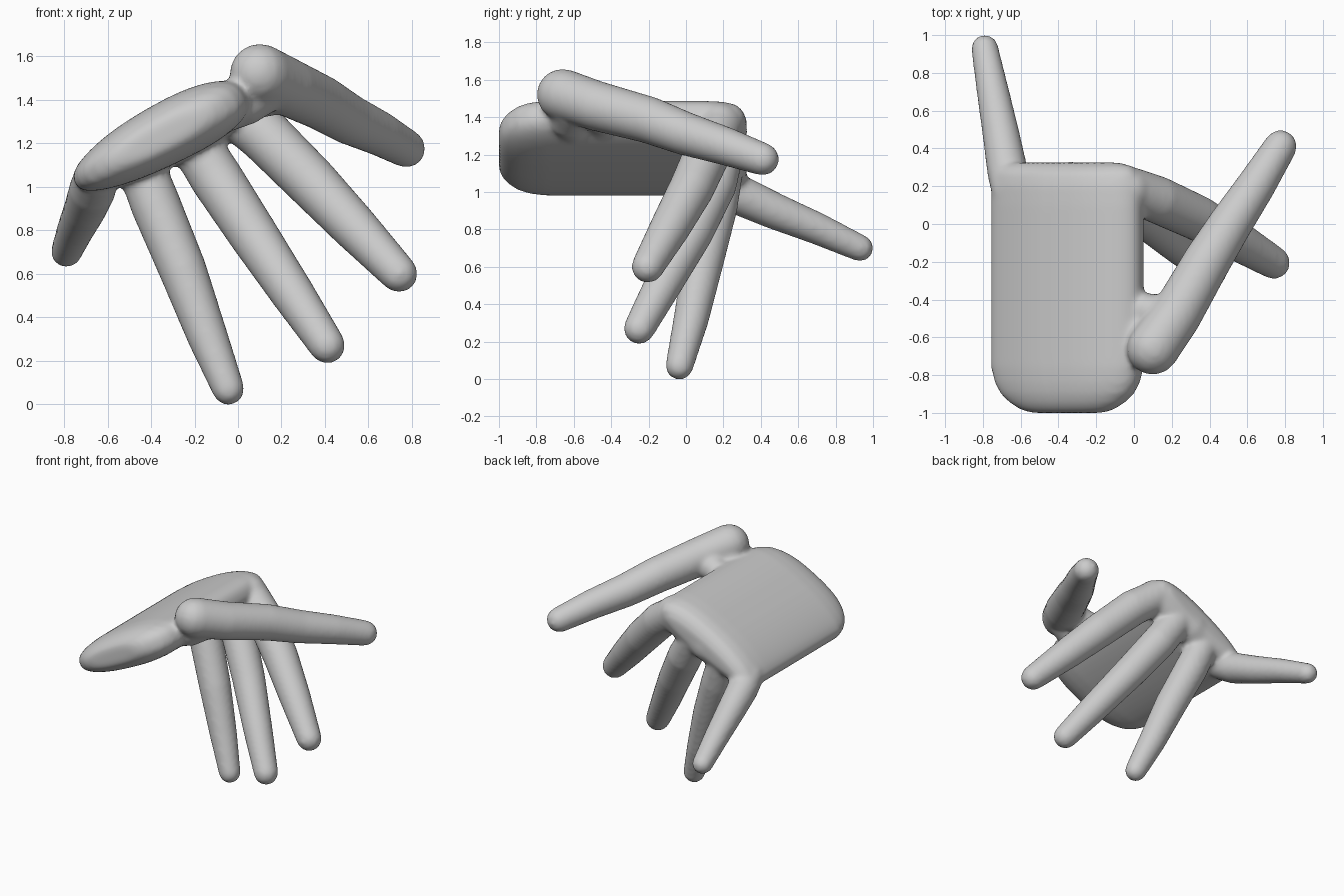
import bpy, bmesh, math
from mathutils import Vector

if "Cube" in bpy.data.objects:
    bpy.data.objects.remove(bpy.data.objects["Cube"])

skin = bpy.data.materials.new("plain grey")
skin.diffuse_color = (0.6, 0.6, 0.6, 1)
skin.use_nodes = True
skin.node_tree.nodes["Principled BSDF"].inputs["Base Color"].default_value = skin.diffuse_color
SIDES = 24
bm = bmesh.new()


def loft(rings):
    """Closed skin through a list of equal point rings."""
    rows = [[bm.verts.new(p) for p in ring] for ring in rings]
    for a, b in zip(rows, rows[1:]):
        for i in range(len(a)):
            j = (i + 1) % len(a)
            bm.faces.new((a[i], a[j], b[j], b[i]))
    bm.faces.new(rows[0][::-1])
    bm.faces.new(rows[-1])


def finger(points):
    """Round-ended tapered tube through (x, y, z, radius) points."""
    pts = [Vector(p[:3]) for p in points]
    rad = [p[3] + 0.004 for p in points]
    n = len(pts)
    d0 = (pts[1] - pts[0]).normalized()
    d1 = (pts[-1] - pts[-2]).normalized()
    caps = [math.radians(a) for a in (85, 65, 45, 22)]
    stations = [(pts[0] - d0 * rad[0] * math.sin(a), rad[0] * math.cos(a), d0) for a in caps]
    for i in range(n):
        d = (pts[min(i + 1, n - 1)] - pts[max(i - 1, 0)]).normalized()
        stations.append((pts[i], rad[i], d))
    stations += [(pts[-1] + d1 * rad[-1] * math.sin(a), rad[-1] * math.cos(a), d1)
                 for a in reversed(caps)]
    rings = []
    for c, r, d in stations:
        u = d.cross(Vector((0.3, 0.8, 0.5))).normalized()
        v = d.cross(u)
        rings.append([c + (u * math.cos(t) + v * math.sin(t)) * r
                      for t in (2 * math.pi * k / SIDES for k in range(SIDES))])
    loft(rings)


def power(x, e):
    return math.copysign(abs(x) ** e, x)


def palm_ring(y, width, thick):
    """Rounded slab section that follows the arch of the palm, thinner on the outer side."""
    ring = []
    for k in range(48):
        t = 2 * math.pi * k / 48
        u = power(math.cos(t), 0.75) * width
        h = power(math.sin(t), 0.75) * thick * 0.142 * (1 + 0.13 * u - 0.13 * u * u)
        x = -0.355 + 0.395 * u
        z = 1.232 + 0.205 * u - 0.01 * u * u
        ring.append((x - 0.43 * h, y, z + 0.9 * h))
    return ring


# palm: (y, width scale, thickness scale)
loft([palm_ring(*s) for s in (
    (-1.0, 0.45, 0.35), (-0.985, 0.6, 0.55), (-0.95, 0.74, 0.74), (-0.9, 0.87, 0.88),
    (-0.84, 0.95, 0.96), (-0.76, 1, 1), (-0.3, 1, 1), (0.1, 1, 1), (0.2, 0.99, 0.97),
    (0.27, 0.95, 0.85), (0.305, 0.87, 0.6), (0.325, 0.7, 0.3))])

# knuckle ridge along the back of the palm
finger([(-0.62, 0.18, 1.08, 0.10), (-0.34, 0.205, 1.21, 0.122), (-0.03, 0.18, 1.355, 0.12)])
# web between thumb and palm
finger([(-0.10, -0.60, 1.33, 0.09), (0.02, -0.62, 1.39, 0.11), (0.10, -0.60, 1.45, 0.12)])
finger([(-0.08, -0.45, 1.35, 0.085), (0.03, -0.45, 1.39, 0.085), (0.15, -0.48, 1.43, 0.10)])

# thumb
finger([(0.10, -0.66, 1.52, 0.135), (0.225, -0.48, 1.46, 0.13), (0.385, -0.20, 1.385, 0.122),
        (0.51, 0.0, 1.31, 0.112), (0.65, 0.21, 1.245, 0.099), (0.775, 0.41, 1.175, 0.084)])
# index finger
finger([(-0.04, 0.19, 1.36, 0.115), (0.12, 0.13, 1.24, 0.122), (0.34, 0.03, 1.02, 0.117),
        (0.54, -0.085, 0.81, 0.104), (0.74, -0.205, 0.60, 0.083)])
# middle finger
finger([(-0.22, 0.20, 1.23, 0.11), (-0.10, 0.15, 1.04, 0.118), (0.07, 0.03, 0.78, 0.11),
        (0.25, -0.12, 0.51, 0.097), (0.41, -0.25, 0.27, 0.08)])
# ring finger
finger([(-0.46, 0.20, 1.13, 0.105), (-0.38, 0.16, 0.92, 0.112), (-0.255, 0.09, 0.62, 0.106),
        (-0.14, 0.025, 0.31, 0.09), (-0.045, -0.035, 0.07, 0.071)])
# little finger
finger([(-0.65, 0.17, 1.05, 0.10), (-0.67, 0.28, 0.985, 0.104), (-0.705, 0.48, 0.895, 0.094),
        (-0.747, 0.70, 0.805, 0.082), (-0.79, 0.93, 0.70, 0.068)])

bmesh.ops.recalc_face_normals(bm, faces=bm.faces)
mesh = bpy.data.meshes.new("hand")
bm.to_mesh(mesh)
bm.free()
mesh.materials.append(skin)
hand = bpy.data.objects.new("hand", mesh)
bpy.context.collection.objects.link(hand)

# merge the parts into one soft skin
remesh = hand.modifiers.new("merge", 'REMESH')
remesh.mode = 'VOXEL'
remesh.voxel_size = 0.016
remesh.use_smooth_shade = True
soften = hand.modifiers.new("soften", 'SMOOTH')
soften.factor = 0.5
soften.iterations = 8
